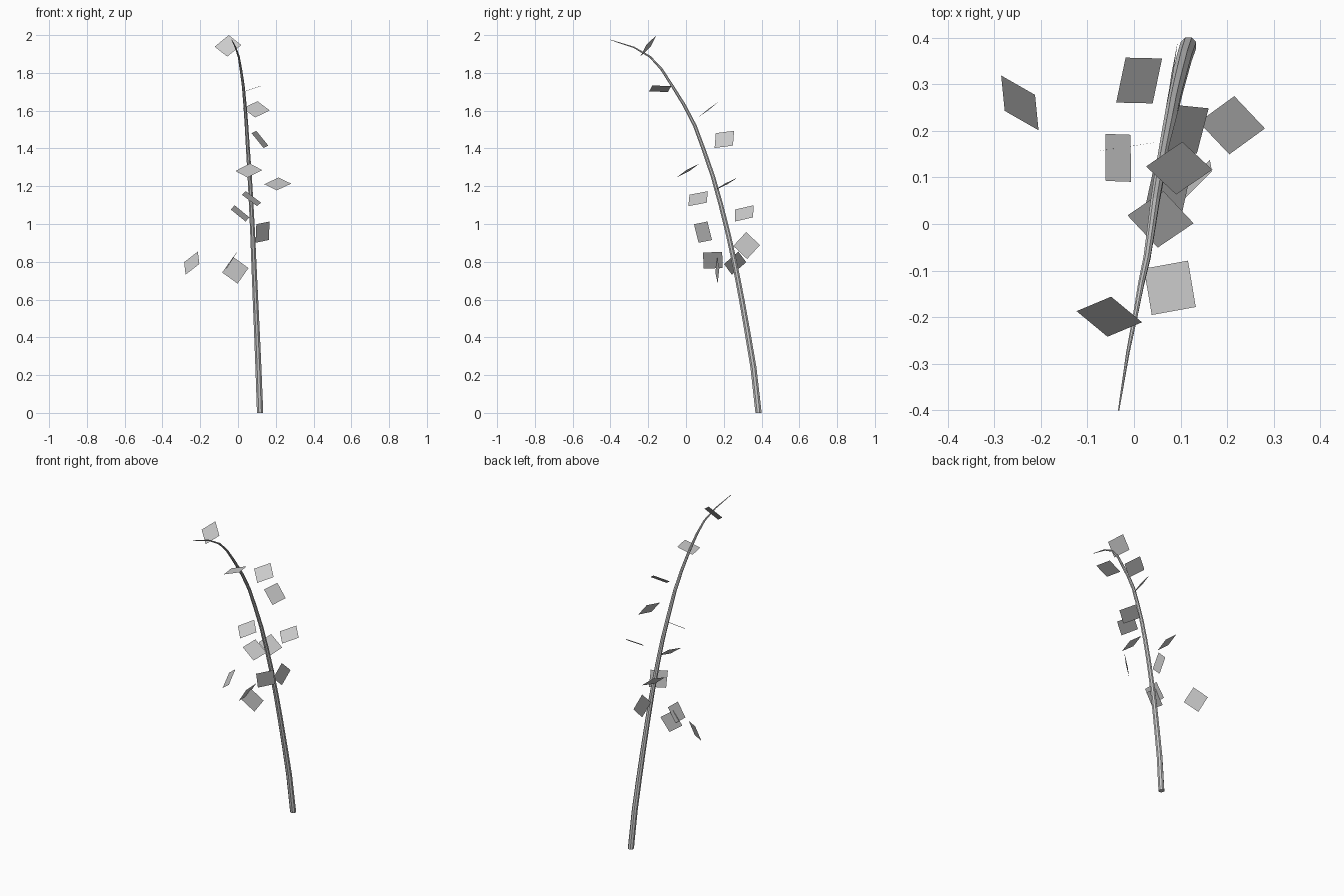
import bpy, bmesh, math
from mathutils import Vector


def add_object(name, bm):
    bmesh.ops.recalc_face_normals(bm, faces=bm.faces[:])
    me = bpy.data.meshes.new(name)
    bm.to_mesh(me)
    bm.free()
    ob = bpy.data.objects.new(name, me)
    bpy.context.collection.objects.link(ob)
    return ob


# Stem: tapered tube along a drooping path
path = [Vector(p) for p in [
    (.117, .384, .001), (.108, .357, .24), (.100, .325, .43), (.092, .293, .61),
    (.085, .262, .77), (.078, .225, .94), (.070, .185, 1.10), (.062, .143, 1.25),
    (.053, .095, 1.39), (.045, .047, 1.52), (.037, -.010, 1.63), (.028, -.072, 1.73),
    (.015, -.130, 1.82), (.004, -.190, 1.885), (-.013, -.275, 1.935), (-.033, -.400, 1.975)]]
SIDES = 8
bm = bmesh.new()
rings = []
for i, p in enumerate(path):
    t = (path[min(i + 1, len(path) - 1)] - path[max(i - 1, 0)]).normalized()
    side = Vector((1, 0, 0))
    side = (side - t * side.dot(t)).normalized()
    up = t.cross(side)
    r = .0165 * (1 - i / (len(path) - 1)) ** .7 + .0015
    ring = []
    for k in range(SIDES):
        a = 2 * math.pi * (k + .5) / SIDES
        ring.append(bm.verts.new(p + r * (side * math.cos(a) + up * math.sin(a))))
    if i == 0:
        for v in ring:      # flat foot
            v.co.z = 0
    rings.append(ring)
for a, b in zip(rings, rings[1:]):
    for k in range(SIDES):
        j = (k + 1) % SIDES
        bm.faces.new((a[k], a[j], b[j], b[k]))
bm.faces.new(rings[0][::-1])
bm.faces.new(rings[-1])
add_object("stem", bm)

# Leaves: flat square cards given by centre and two edge directions
SIZE = .101
leaves = [
    ((-.053, -.199, 1.943), (.074, .031, .061), (.059, -.052, -.051)),
    ((.077, -.137, 1.716), (.094, .017, .031), (.015, -.101, .003)),
    ((.097, .120, 1.607), (.082, .056, .039), (.061, -.060, -.049)),
    ((.116, .203, 1.448), (.026, .100, .013), (.064, -.008, -.080)),
    ((.057, .010, 1.283), (.078, .053, .040), (.068, -.065, -.032)),
    ((.210, .212, 1.212), (.077, .056, .036), (.071, -.069, -.032)),
    ((.071, .064, 1.134), (.021, .096, .018), (.084, -.006, -.063)),
    ((.011, .308, 1.056), (.021, .100, .023), (.084, -.001, -.068)),
    ((.130, .090, .957), (.073, .074, .015), (-.003, .026, -.100)),
    ((.082, .321, .886), (.012, .061, .066), (.010, .071, -.072)),
    ((-.034, .142, .808), (.001, -.103, -.003), (.056, 0, .088)),
    ((-.245, .260, .793), (.075, -.043, .058), (.010, -.076, -.063)),
    ((-.014, .166, .755), (.052, .008, .074), (.088, .013, -.058)),
]
for n, (c, u, v) in enumerate(leaves, 1):
    c, u, v = Vector(c), Vector(u).normalized(), Vector(v)
    v = (v - u * v.dot(u)).normalized()
    bm = bmesh.new()
    h = SIZE / 2
    bm.faces.new([bm.verts.new(c + u * h * a + v * h * b)
                  for a, b in ((-1, -1), (1, -1), (1, 1), (-1, 1))])
    add_object(f"leaf_{n}", bm)
